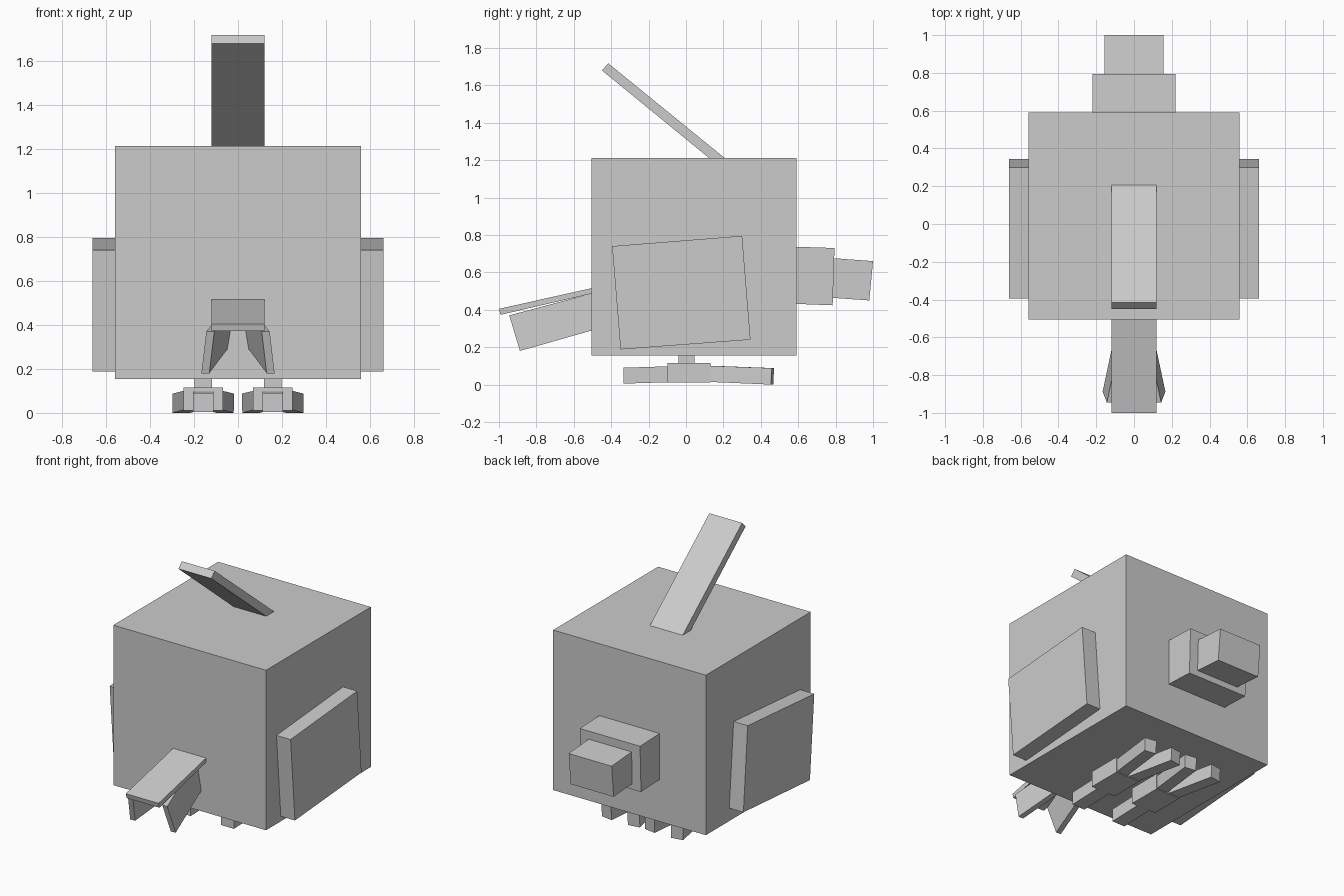
import bpy
import bmesh
from math import radians
from mathutils import Matrix

cube = bpy.data.objects.get("Cube")
if cube:
    bpy.data.objects.remove(cube, do_unlink=True)

GREY = (0.6, 0.6, 0.6, 1.0)
grey = bpy.data.materials.new("plain grey")
grey.use_nodes = True
grey.diffuse_color = GREY
grey.node_tree.nodes["Principled BSDF"].inputs["Base Color"].default_value = GREY


def slab(name, profile, half_width, x=0.0, turn=0.0, pivot=(0, 0, 0), shear=(0, 0)):
    """Side profile of (y, z) points, extruded across x, then turned about z or sheared."""
    bm = bmesh.new()
    face = bm.faces.new([bm.verts.new((-half_width, y, z)) for y, z in profile])
    grown = bmesh.ops.extrude_face_region(bm, geom=[face])
    for v in grown["geom"]:
        if isinstance(v, bmesh.types.BMVert):
            v.co.x = half_width
    for v in bm.verts:
        v.co.x += shear[0] * v.co.y + shear[1] * v.co.z
    if turn:
        bmesh.ops.rotate(bm, verts=bm.verts, cent=pivot,
                         matrix=Matrix.Rotation(radians(turn), 3, "Z"))
    bmesh.ops.translate(bm, verts=bm.verts, vec=(x, 0, 0))
    bmesh.ops.recalc_face_normals(bm, faces=bm.faces)
    mesh = bpy.data.meshes.new(name)
    bm.to_mesh(mesh)
    bm.free()
    mesh.materials.append(grey)
    obj = bpy.data.objects.new(name, mesh)
    bpy.context.collection.objects.link(obj)
    return obj


def rect(y0, y1, z0, z1):
    return [(y0, z0), (y1, z0), (y1, z1), (y0, z1)]


# Body and crest
slab("body", rect(-0.505, 0.59, 0.155, 1.212), 0.558)
slab("crest", [(-0.45, 1.68), (-0.415, 1.717), (0.27, 1.16), (0.235, 1.12)], 0.12)

# Stepped tail
slab("tail_base", [(0.55, 0.433), (0.784, 0.424), (0.794, 0.73), (0.55, 0.738)], 0.22)
slab("tail_tip", [(0.75, 0.466), (0.98, 0.45), (1.0, 0.66), (0.77, 0.677)], 0.157)

# Upper beak
slab("upper_beak", [(-1.0, 0.405), (-0.992, 0.373), (-0.42, 0.506), (-0.42, 0.534)], 0.12)

for side, s in (("left", 1), ("right", -1)):
    # Wing slab
    slab(f"{side}_wing", [(-0.395, 0.74), (-0.35, 0.188), (0.345, 0.24), (0.3, 0.795)],
         0.06, x=s * 0.601)

    # Splayed lower beak plate
    slab(f"{side}_lower_beak",
         [(-0.945, 0.37), (-0.888, 0.18), (-0.42, 0.313), (-0.42, 0.51)],
         0.018, x=s * 0.032, shear=(s * -0.165, s * -0.168))

    # Leg and foot
    foot = s * 0.158
    slab(f"{side}_leg", rect(-0.04, 0.045, 0.1, 0.17), 0.04, x=foot)
    slab(f"{side}_foot", rect(-0.1, 0.132, 0.01, 0.115), 0.09, x=foot)
    slab(f"{side}_front_toe",
         [(-0.335, 0.005), (-0.08, 0.013), (-0.08, 0.098), (-0.335, 0.09)],
         0.047, x=foot)

    # Pair of splayed rear toes
    for place, t in (("outer", s), ("inner", -s)):
        slab(f"{side}_{place}_rear_toe",
             [(0.09, 0.016), (0.465, 0.0), (0.469, 0.088), (0.09, 0.102)],
             0.04, x=foot + t * 0.042, turn=-9 * t, pivot=(0, 0.1, 0))
